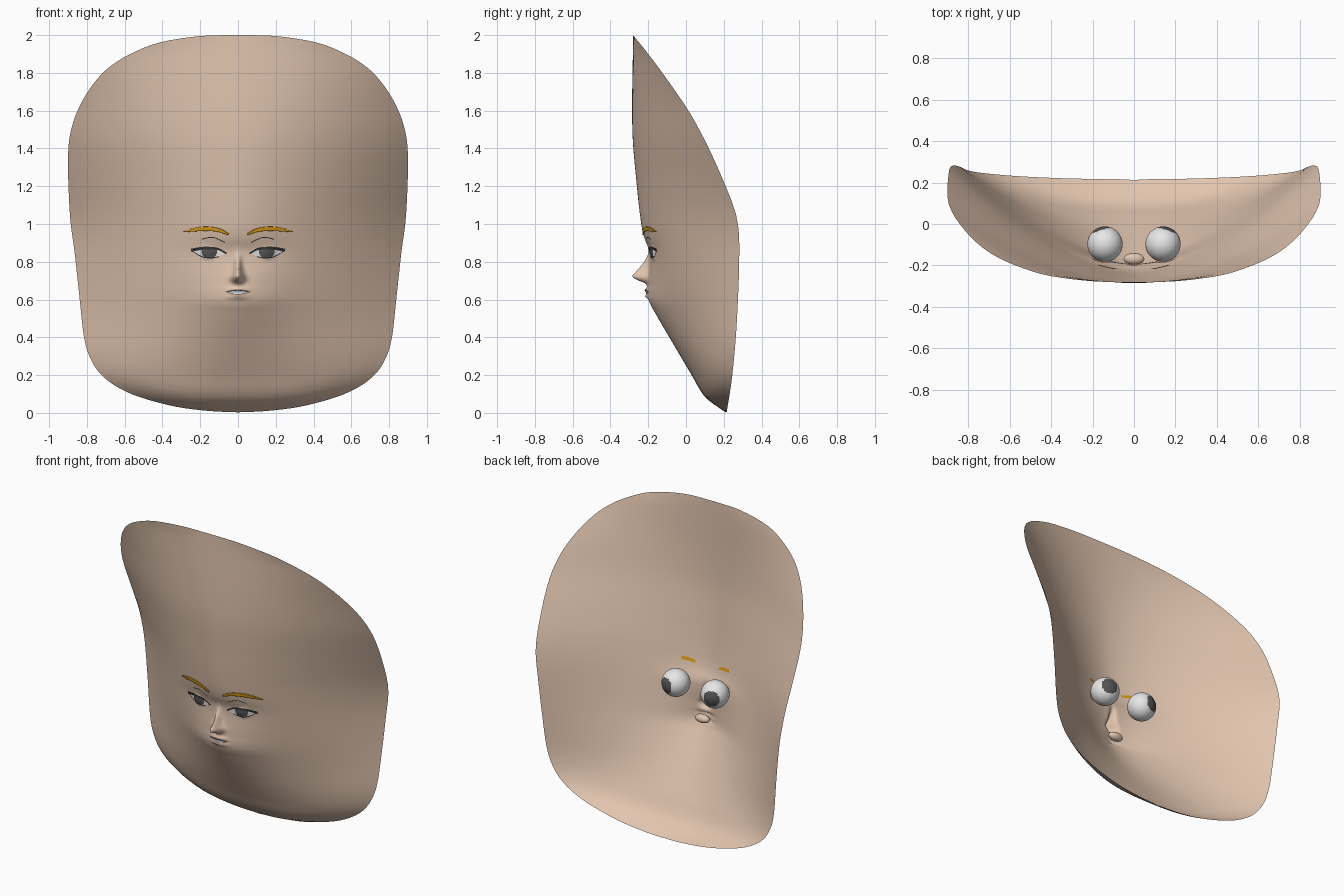
import bpy, bmesh, math
from mathutils import Vector

if "Cube" in bpy.data.objects:
    bpy.data.objects.remove(bpy.data.objects["Cube"])


def material(name, rgb):
    m = bpy.data.materials.new(name)
    m.diffuse_color = (*rgb, 1)
    m.use_nodes = True
    m.node_tree.nodes["Principled BSDF"].inputs["Base Color"].default_value = m.diffuse_color
    return m


SKIN = material("skin", (0.76, 0.56, 0.43))
WHITE = material("eye white", (0.80, 0.80, 0.80))
DARK = material("iris grey", (0.09, 0.09, 0.09))
LASH = material("lash black", (0.03, 0.03, 0.03))
BROW = material("brow orange", (0.72, 0.34, 0.01))
LIP = material("lip", (0.52, 0.36, 0.29))


def curve(table, t):
    """Smooth interpolation of (t, value) pairs sorted by t."""
    n = len(table)
    if t <= table[0][0]:
        return table[0][1]
    if t >= table[-1][0]:
        return table[-1][1]
    i = max(k for k in range(n - 1) if table[k][0] <= t)

    def slope(k):
        a, b = table[max(k - 1, 0)], table[min(k + 1, n - 1)]
        return (b[1] - a[1]) / (b[0] - a[0])
    (t0, v0), (t1, v1) = table[i], table[i + 1]
    h = t1 - t0
    u = (t - t0) / h
    return (v0 * (2*u**3 - 3*u*u + 1) + v1 * (3*u*u - 2*u**3)
            + h * slope(i) * (u**3 - 2*u*u + u) + h * slope(i + 1) * (u**3 - u*u))


# Half outline of the mask seen from the front (x, z), top to bottom
OUTLINE = [(0, 2), (0.2, 1.995), (0.41, 1.962), (0.55, 1.91), (0.665, 1.843), (0.75, 1.762),
           (0.825, 1.65), (0.878, 1.52), (0.9, 1.36), (0.89, 1.05), (0.865, 0.85),
           (0.84, 0.62), (0.815, 0.4), (0.78, 0.285), (0.722, 0.2), (0.635, 0.135),
           (0.515, 0.082), (0.33, 0.033), (0.15, 0.01), (0, 0.003)]
# Depth by height (z, y): face centre line, the broad sheet around it, and the rim
CENTRE = [(0, 0.215), (0.03, 0.17), (0.085, 0.1), (0.2, 0.03), (0.4, -0.088), (0.52, -0.158),
          (0.6, -0.198), (0.7, -0.2), (0.85, -0.194), (0.93, -0.222), (1.0, -0.237),
          (1.2, -0.26), (1.5, -0.284), (2, -0.28)]
SHEET = [(0, 0.215), (0.03, 0.17), (0.085, 0.1), (0.2, 0.035), (0.4, -0.07), (0.6, -0.15),
         (0.8, -0.2), (1.0, -0.235), (1.2, -0.26), (1.5, -0.284), (2, -0.28)]
RIM = [(0, 0.215), (0.2, 0.245), (0.5, 0.27), (0.9, 0.282), (1.05, 0.265), (1.2, 0.21),
       (1.36, 0.14), (1.5, 0.07), (1.62, 0), (1.8, -0.125), (1.9, -0.2), (2, -0.28)]
NOSE = [(0.66, 0), (0.685, 0.015), (0.705, 0.06), (0.722, 0.085), (0.745, 0.07),
        (0.79, 0.035), (0.84, 0.008), (0.88, 0)]
EYE = Vector((0.14, -0.097, 0.858))

# Resample the outline as a smooth curve
rim = []
knots_x = list(enumerate(p[0] for p in OUTLINE))
knots_z = list(enumerate(p[1] for p in OUTLINE))
HALF = 76
for k in range(HALF + 1):
    t = k * (len(OUTLINE) - 1) / HALF
    rim.append((max(0, curve(knots_x, t)), curve(knots_z, t)))


def half_width(z):
    for (xa, za), (xb, zb) in zip(rim, rim[1:]):
        if zb <= z <= za and za > zb:
            return xa + (xb - xa) * (za - z) / (za - zb)
    return 0.0


def bell(v, w):
    return math.exp(-(v / w) ** 2)


def depth(x, z):
    """Depth y of the face surface."""
    x = abs(x)
    t = min(1, x / max(half_width(z), 0.01))
    c = curve(SHEET, z)
    c += (curve(CENTRE, z) - c) * bell(x, 0.24)
    power = 1.7 + 1.1 * bell(z, 0.28) + 0.3 * bell(z - 2, 0.6)
    y = c + (curve(RIM, z) - c) * t ** power
    y -= curve(NOSE, z) * bell(x, 0.018 + 0.012 * bell(z - 0.71, 0.04))
    y -= 0.014 * bell(x, 0.05) * (bell(z - 0.652, 0.012) + bell(z - 0.617, 0.012))
    # eyelids bulge over the eyeballs
    q = 0.09 ** 2 - (x - EYE.x) ** 2 - (z - EYE.z) ** 2
    if q > 0:
        y = min(y, EYE.y - math.sqrt(q))
    return y


def make(name, verts, faces, mat):
    me = bpy.data.meshes.new(name)
    me.from_pydata(verts, [], faces)
    me.materials.append(mat)
    for p in me.polygons:
        p.use_smooth = True
    ob = bpy.data.objects.new(name, me)
    bpy.context.collection.objects.link(ob)
    return ob


# Face mask: rings spreading from the nose to the rim
loop = rim + [(-x, z) for x, z in reversed(rim[1:-1])]
N, RINGS, CZ = len(loop), 64, 0.76
verts = [(0, depth(0, CZ), CZ)]
faces = []
for i in range(1, RINGS + 1):
    s = (i / RINGS) ** 1.6
    for x, z in loop:
        px, pz = x * s, CZ + (z - CZ) * s
        verts.append((px, depth(px, pz), pz))
for j in range(N):
    k = (j + 1) % N
    faces.append((0, 1 + k, 1 + j))
    for i in range(RINGS - 1):
        a, b = 1 + i * N, 1 + (i + 1) * N
        faces.append((a + j, a + k, b + k, b + j))
make("face_mask", verts, faces, SKIN)


def strip(name, x0, x1, top, bottom, mat, lift, side=1, thick=0, n=28, rows=5):
    """Thin plate lying on the face between two curves z = top(x), bottom(x)."""
    verts, faces = [], []
    for i in range(n + 1):
        x = x0 + (x1 - x0) * i / n
        for r in range(rows + 1):
            z = bottom(x) + (top(x) - bottom(x)) * r / rows
            verts.append((x * side, depth(x, z) - lift, z))
    for i in range(n):
        for r in range(rows):
            a = i * (rows + 1) + r
            f = (a, a + rows + 1, a + rows + 2, a + 1)
            faces.append(f if side > 0 else f[::-1])
    ob = make(name, verts, faces, mat)
    if thick:
        mod = ob.modifiers.new("thickness", 'SOLIDIFY')
        mod.thickness = thick
        mod.offset = -1
    return ob


def tab(*pts):
    return lambda x: curve(pts, x)


lid_top = tab((0.065, 0.847), (0.1, 0.866), (0.14, 0.872), (0.19, 0.87), (0.24, 0.86))
lid_low = tab((0.065, 0.845), (0.1, 0.83), (0.14, 0.823), (0.19, 0.829), (0.24, 0.858))
brow_mid = tab((0.05, 0.945), (0.1, 0.966), (0.16, 0.974), (0.22, 0.971), (0.29, 0.958))
brow_half = tab((0.05, 0.004), (0.08, 0.008), (0.16, 0.0105), (0.23, 0.009), (0.29, 0.001))
crease = tab((0.07, 0.905), (0.1, 0.92), (0.14, 0.932), (0.19, 0.922))


def ring(x):
    return math.sqrt(max(0, 0.042 ** 2 - (x - 0.152) ** 2))


for side, tag in ((1, "left"), (-1, "right")):
    # eye opening, iris and lashes
    strip(tag + "_eye_white", 0.065, 0.24, lid_top, lid_low, WHITE, 0.003, side)
    strip(tag + "_iris", 0.11, 0.194, lambda x: min(lid_top(x), 0.858 + ring(x)),
          lambda x: max(lid_low(x), 0.858 - ring(x)), DARK, 0.005, side)
    strip(tag + "_upper_lash", 0.06, 0.25,
          lambda x: lid_top(x) + 0.004 + 0.04 * (x - 0.065), lambda x: lid_top(x) - 0.006,
          LASH, 0.007, side, rows=2)
    strip(tag + "_lower_lash", 0.1, 0.24, lid_low, lambda x: lid_low(x) - 0.005,
          LASH, 0.006, side, rows=1)
    strip(tag + "_lid_crease", 0.07, 0.19, crease, lambda x: crease(x) - 0.005,
          LASH, 0.003, side, rows=1)
    # eyebrow, with its middle showing through behind the mask
    top = lambda x: brow_mid(x) + brow_half(x)
    low = lambda x: brow_mid(x) - brow_half(x)
    strip(tag + "_eyebrow", 0.05, 0.29, top, low, BROW, 0.008, side, thick=0.006)
    strip(tag + "_eyebrow_back", 0.085, 0.17, top, low, BROW, -0.004, side)
    # eyeball behind the mask with a dark patch at its rear
    bpy.ops.mesh.primitive_uv_sphere_add(segments=48, ring_count=32, radius=0.085,
                                         location=(EYE.x * side, EYE.y, EYE.z))
    ball = bpy.context.object
    ball.name = tag + "_eyeball"
    ball.data.materials.append(WHITE)
    ball.data.materials.append(DARK)
    rear = Vector((0.3 * side, 0.95, 0)).normalized()
    for p in ball.data.polygons:
        p.use_smooth = True
        if p.normal.dot(rear) > math.cos(math.radians(35)):
            p.material_index = 1


# Mouth: lips, dark parting, teeth and the pocket behind them
def arch(x, w):
    return max(0, 1 - (x / w) ** 2)


strip("lips", -0.065, 0.065, lambda x: 0.643 + 0.013 * arch(x, 0.065),
      lambda x: 0.641 - 0.032 * arch(x, 0.065), LIP, 0.002)
strip("mouth_parting", -0.062, 0.062, lambda x: 0.642 + 0.008 * arch(x, 0.062),
      lambda x: 0.641 - 0.014 * arch(x, 0.062), LASH, 0.004, rows=2)
strip("teeth", -0.052, 0.052, lambda x: 0.639 + 0.008 * arch(x, 0.053),
      lambda x: 0.639 - 0.01 * arch(x, 0.053), WHITE, 0.006, rows=2)
bpy.ops.mesh.primitive_uv_sphere_add(segments=24, ring_count=12, radius=1,
                                     location=(0, -0.168, 0.635))
pocket = bpy.context.object
pocket.name = "mouth_pocket"
pocket.scale = (0.05, 0.028, 0.026)
pocket.data.materials.append(SKIN)
for p in pocket.data.polygons:
    p.use_smooth = True
